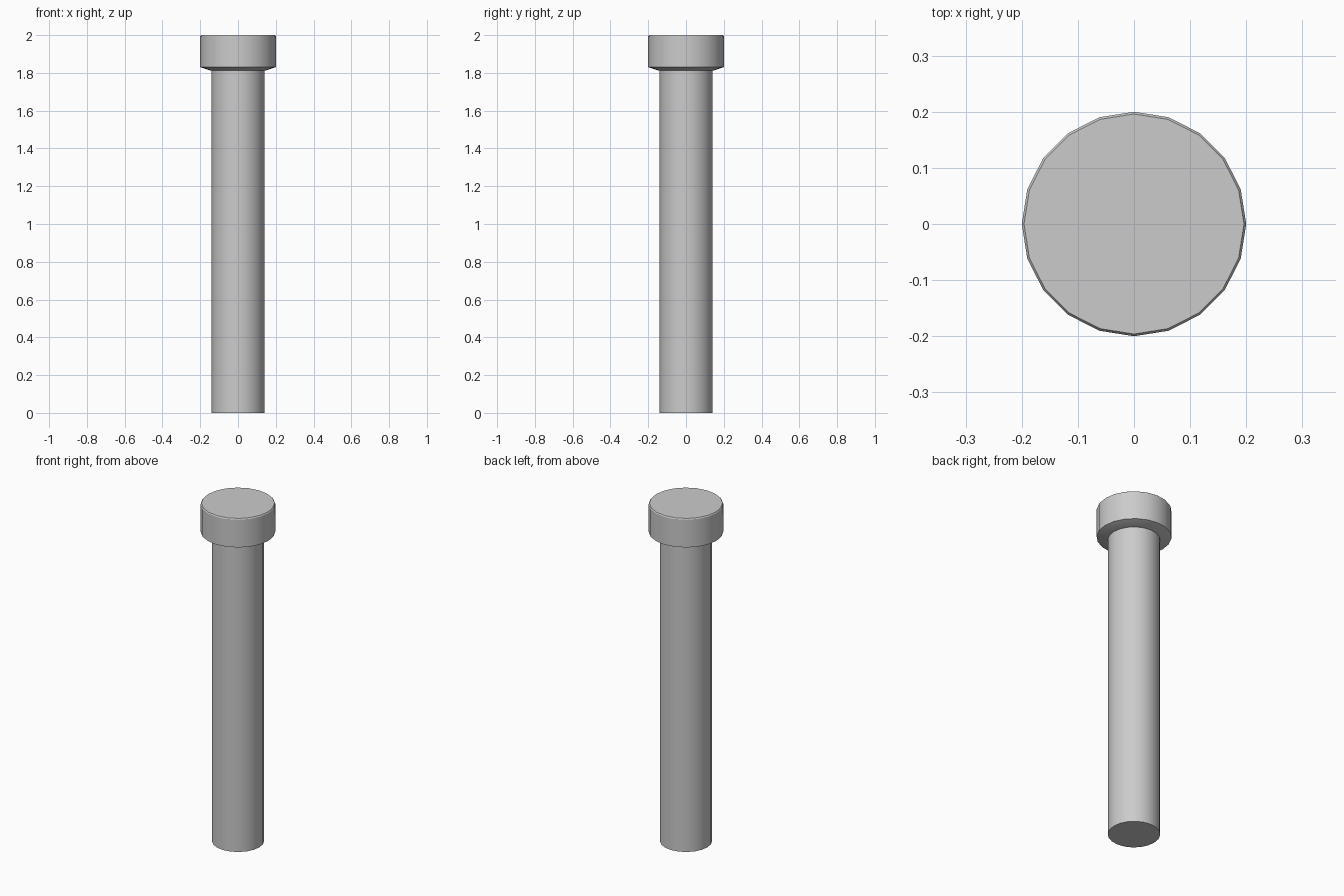
import bpy, bmesh
from math import cos, sin, pi, radians

if "Cube" in bpy.data.objects:
    bpy.data.objects.remove(bpy.data.objects["Cube"])

SIDES = 20


def lathe(name, profile):
    """Revolve (radius, z) points, listed bottom to top, into a capped solid."""
    bm = bmesh.new()
    rings = [[bm.verts.new((r * cos(2 * pi * i / SIDES), r * sin(2 * pi * i / SIDES), z))
              for i in range(SIDES)] for r, z in profile]
    for low, high in zip(rings, rings[1:]):
        for i in range(SIDES):
            j = (i + 1) % SIDES
            bm.faces.new((low[i], low[j], high[j], high[i]))
    bm.faces.new(rings[0][::-1])
    bm.faces.new(rings[-1])
    mesh = bpy.data.meshes.new(name)
    bm.to_mesh(mesh)
    bm.free()
    obj = bpy.data.objects.new(name, mesh)
    bpy.context.collection.objects.link(obj)
    bpy.ops.object.select_all(action='DESELECT')
    obj.select_set(True)
    bpy.context.view_layer.objects.active = obj
    bpy.ops.object.shade_smooth_by_angle(angle=radians(30))
    return obj


# One continuous pin: straight shaft, tapered collar under the head, chamfered rim
lathe("headed_pin", [
    (0.14, 0.0),
    (0.14, 1.813),
    (0.147, 1.813),
    (0.20, 1.83),
    (0.20, 1.994),
    (0.196, 2.0),
])
